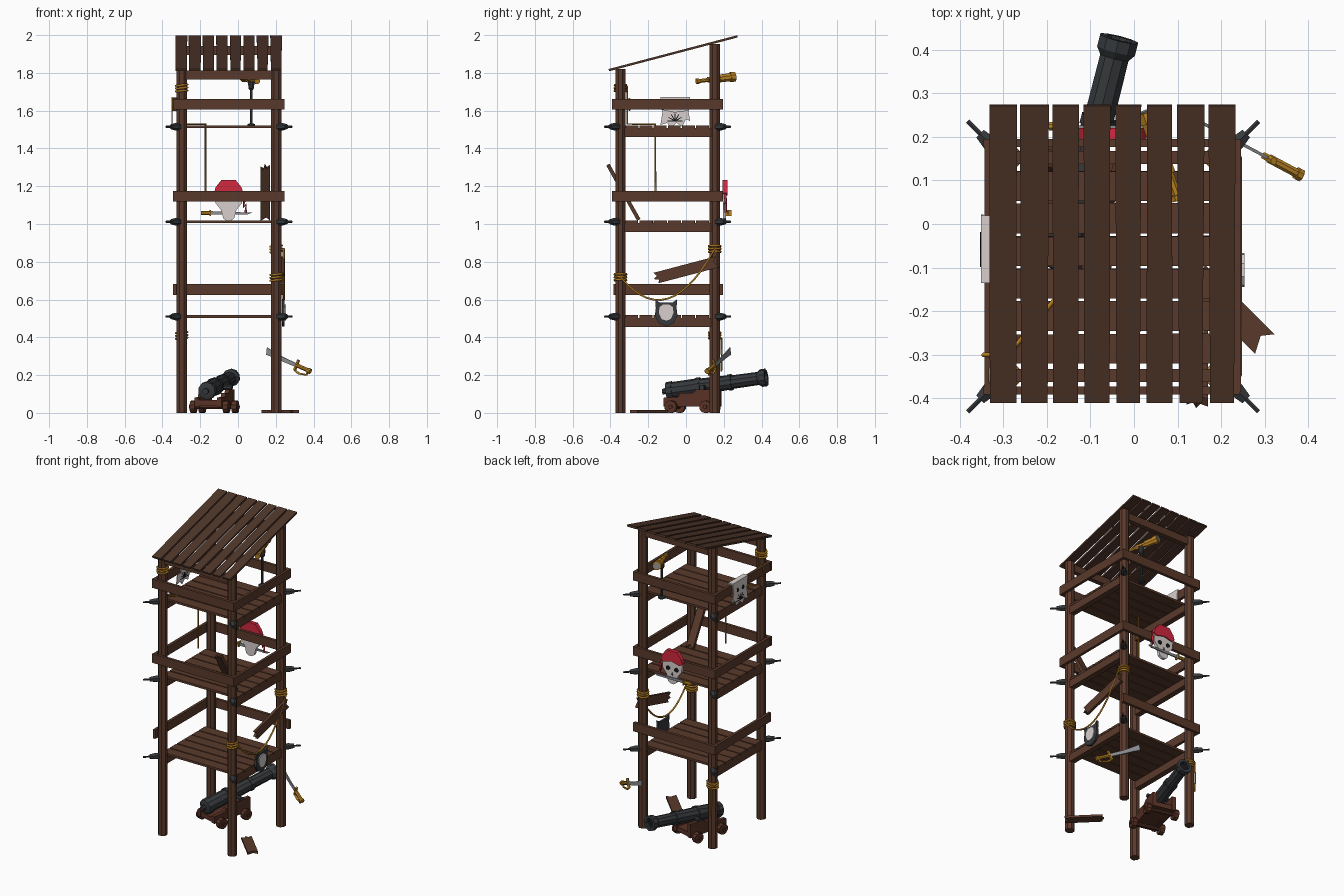
import bpy, bmesh, math, random
from mathutils import Vector as V

if "Cube" in bpy.data.objects:
    bpy.data.objects.remove(bpy.data.objects["Cube"])

random.seed(4)

def s2l(c):
    c /= 255
    return c / 12.92 if c <= 0.04045 else ((c + 0.055) / 1.055) ** 2.4

def mat(name, r, g, b):
    m = bpy.data.materials.new(name)
    m.diffuse_color = (s2l(r), s2l(g), s2l(b), 1)
    m.use_nodes = True
    m.node_tree.nodes["Principled BSDF"].inputs["Base Color"].default_value = m.diffuse_color
    return m

WOOD, ROOF = mat("brown wood", 90, 58, 43), mat("roof wood", 78, 53, 41)
CARR, IRON = mat("red brown wood", 88, 50, 37), mat("dark iron", 54, 57, 60)
GOLD, ROPE = mat("brass", 190, 134, 36), mat("rope", 176, 122, 32)
BONE, RED = mat("bone white", 215, 207, 205), mat("red cloth", 208, 40, 62)
STEEL, BLACK = mat("steel", 140, 142, 145), mat("black", 24, 24, 26)
X, Y, Z = V((1, 0, 0)), V((0, 1, 0)), V((0, 0, 1))

def finish(name, bm, m):
    bmesh.ops.recalc_face_normals(bm, faces=bm.faces)
    me = bpy.data.meshes.new(name)
    bm.to_mesh(me)
    bm.free()
    me.materials.append(m)
    ob = bpy.data.objects.new(name, me)
    bpy.context.collection.objects.link(ob)
    return ob

def plate(name, pts, o, u, v, thick, m):
    """Flat outline in the u, v plane, centred thickness along the normal."""
    o, u, v = V(o), V(u).normalized(), V(v).normalized()
    n = u.cross(v).normalized() * thick
    bm = bmesh.new()
    f = bm.faces.new([bm.verts.new(o + u * p[0] + v * p[1] - n / 2) for p in pts])
    ext = bmesh.ops.extrude_face_region(bm, geom=[f], use_keep_orig=True)
    bmesh.ops.translate(bm, vec=n, verts=[e for e in ext["geom"] if isinstance(e, bmesh.types.BMVert)])
    return finish(name, bm, m)

def box(name, lo, hi, m):
    (x0, y0, z0), (x1, y1, z1) = lo, hi
    return plate(name, [(x0, y0), (x1, y0), (x1, y1), (x0, y1)], (0, 0, (z0 + z1) / 2), X, Y, z1 - z0, m)

def turned(name, a, b, prof, m, sides=8):
    """Faceted solid of rings (t, radius) along a to b."""
    a, b = V(a), V(b)
    q = (b - a).to_track_quat('Z', 'Y')
    bm = bmesh.new()
    rings = []
    for t, r in prof:
        rings.append([bm.verts.new(a.lerp(b, t) + q @ V((r * math.cos((i + .5) * math.tau / sides),
                      r * math.sin((i + .5) * math.tau / sides), 0))) for i in range(sides)])
    for p, q2 in zip(rings, rings[1:]):
        for i in range(sides):
            j = (i + 1) % sides
            bm.faces.new((p[i], p[j], q2[j], q2[i]))
    bm.faces.new(rings[0])
    bm.faces.new(rings[-1])
    return finish(name, bm, m)

def rod(name, a, b, r, m, sides=8):
    return turned(name, a, b, [(0, r), (1, r)], m, sides)

def cord(name, pts, r, m, closed=False):
    cu = bpy.data.curves.new(name, 'CURVE')
    cu.dimensions, cu.bevel_depth, cu.bevel_resolution, cu.use_fill_caps = '3D', r, 1, True
    sp = cu.splines.new('POLY')
    sp.points.add(len(pts) - 1)
    for p, c in zip(sp.points, pts):
        p.co = (*c, 1)
    sp.use_cyclic_u = closed
    cu.materials.append(m)
    ob = bpy.data.objects.new(name, cu)
    bpy.context.collection.objects.link(ob)
    bpy.ops.object.select_all(action='DESELECT')
    bpy.context.view_layer.objects.active = ob
    ob.select_set(True)
    bpy.ops.object.convert(target='MESH')

def oval(rx, ry, n=10, cx=0, cy=0):
    return [(cx + rx * math.cos((i + .5) * math.tau / n), cy + ry * math.sin((i + .5) * math.tau / n)) for i in range(n)]

def broken(length, w):
    """Plank outline with one splintered end at u = length."""
    return [(0, -w / 2), (length * .95, -w / 2), (length * .92, -w * .2), (length, -w * .05),
            (length * .94, w * .15), (length * .98, w / 2), (0, w / 2), (.02, w * .1)]

# Corner posts
PX, PY, R = (-.298, .202), (-.347, .152), .027 / math.cos(math.pi / 8)
for i, x in enumerate(PX):
    for j, y in enumerate(PY):
        rod("corner_post", (x, y, 0), (x, y, (1.82, 1.953)[j]), R, WOOD)
        # Iron brackets with spikes at each floor
        d = V((2 * i - 1, 2 * j - 1, 0)).normalized()
        for z in (.51, 1.012, 1.515):
            p = V((x, y, z))
            turned("corner_bracket", p, p + d * .078, [(0, .02), (.6, .02), (1, .014)], IRON, 6)
            rod("corner_spike", p + d * .07, p + d * .118, .006, IRON, 6)

# Floors: side joists and planks
for z in (.51, 1.012, 1.515):
    for x in PX:
        box("floor_joist", (x - .018, -.33, z - .055), (x + .018, .135, z - .007), WOOD)
    for k in range(6):
        y = -.32 + k * .0745
        a, b = random.uniform(.066, .07), random.uniform(.066, .07)
        plate("floor_plank", [(-.318, y), (.222, y), (.222, y + a), (-.318, y + b)], (0, 0, z), X, Y, .014, WOOD)

# Rails, two of them missing on the lowest floor
for k, z in enumerate((.625, 1.118, 1.605)):
    h = z + .057
    box("left_rail", (-.343, -.385, z), (-.325, .193, h), WOOD)
    box("back_rail", (-.345, .177, z), (.243, .195, h), WOOD)
    if k:
        box("right_rail", (.228, -.385, z), (.245, .193, h), WOOD)
        box("front_rail", (-.345, -.391, z), (.243, -.373, h), WOOD)

# Roof beams and sloping tapered roof planks
box("front_roof_beam", (-.298, -.362, 1.765), (.202, -.332, 1.812), WOOD)
box("back_roof_beam", (-.298, .137, 1.895), (.202, .167, 1.942), WOOD)
ang = math.atan2(.18, .685)
slope = V((0, math.cos(ang), math.sin(ang)))
for k in range(8):
    c = -.3 + k * .0717
    a, b = random.uniform(.026, .031), random.uniform(.028, .034)
    plate("roof_plank", [(c - a, -.352), (c + a, -.352), (c + b, .352), (c - b, .352)],
          (0, -.068, 1.904), X, slope, .012, ROOF)

# Broken planks: hanging, leaning and on the ground
plate("hanging_broken_rail", broken(.35, .06), (.237, .167, .80), (0, -.33, -.087), (0, -.087, .33), .017, WOOD)
plate("leaning_broken_plank", broken(.335, .05), (.145, -.25, 1.022), (0, -.165, .295), X, .02, WOOD)
plate("ground_plank", broken(.23, .063), (.3, -.275, .007), (-1, 1, 0), (1, 1, 0), .014, WOOD)

# Rope coils round the posts
def coil(x, y, z, n=3):
    for k in range(n):
        cord("rope_coil", [(x + u, y + v, z + k * .015 + u * .1) for u, v in oval(.033, .033, 8)], .006, ROPE, True)

coil(PX[1], PY[0], .703)
coil(PX[1], PY[1], .853)
coil(PX[0], PY[0], 1.705)
coil(PX[0], PY[1], .395)
cord("hanging_rope_end", [(-.31, .187, .40), (-.312, .189, .3), (-.308, .187, .22)], .005, ROPE)
cord("sagging_rope", [(.242, -.347 + .5 * t / 14, .72 + .15 * t / 14 - .76 * (t / 14) * (1 - t / 14))
                      for t in range(15)], .0055, ROPE)
cord("upper_rope", [(-.298, -.312, 1.73), (-.296, -.31, 1.53), (-.24, -.24, 1.528), (-.172, -.162, 1.528),
                    (-.172, -.162, 1.17)], .005, ROPE)
cord("rail_lashing", [(-.346, -.3, 1.602), (-.346, -.3, 1.665), (-.322, -.3, 1.665), (-.322, -.3, 1.602)], .005, ROPE, True)

# Ragged cloth draped over the upper left rail
rag = [(-.135, 1.67), (.02, 1.67), (.012, 1.6), (.022, 1.545), (0, 1.555), (-.02, 1.515), (-.05, 1.535),
       (-.08, 1.51), (-.1, 1.535), (-.135, 1.525), (-.125, 1.59)]
plate("ragged_flag", rag, (-.348, 0, 0), Y, Z, .006, BONE)
box("flag_fold", (-.351, -.135, 1.664), (-.317, .02, 1.672), BONE)
plate("flag_inner_flap", [(-.135, 1.67), (.02, 1.67), (.015, 1.6), (-.06, 1.59), (-.13, 1.605)], (-.32, 0, 0), Y, Z, .006, BONE)
for k in range(7):
    t = math.radians(k * 30)
    d = V((0, math.cos(t), math.sin(t)))
    plate("flag_emblem_ray", [(0, -.003), (.04, -.002), (.04, .002), (0, .003)], (-.348, -.058, 1.545), d, d.cross(X), .009, BLACK)
for y in (-.085, -.03):
    plate("flag_emblem_eye", oval(.011, .013, 8, y, 1.615), (-.351, 0, 0), Y, Z, .004, BLACK)

# Skull sign with red headscarf on the back rail
plate("skull_sign", [(-.12, 1.17), (-.118, 1.11), (-.09, 1.075), (-.078, 1.03), (-.062, 1.018), (-.038, 1.018),
                     (-.02, 1.03), (-.008, 1.075), (.02, 1.11), (.022, 1.17)], (0, .204, 0), X, Z, .018, BONE)
plate("red_headscarf", [(-.127, 1.165), (-.118, 1.195), (-.088, 1.233), (-.012, 1.233), (.018, 1.195), (.029, 1.165),
                        (.01, 1.15), (-.05, 1.165), (-.108, 1.15)], (0, .207, 0), X, Z, .026, RED)
cord("headscarf_knot", [(.022, .207, 1.16), (.034, .21, 1.125), (.03, .21, 1.09), (.043, .21, 1.105), (.04, .21, 1.06)], .007, RED)
for x in (-.08, -.02):
    plate("skull_eye", oval(.015, .014, 8, x, 1.115), (0, .214, 0), X, Z, .005, BLACK)
plate("skull_nose", [(-.056, 1.075), (-.044, 1.075), (-.05, 1.092)], (0, .214, 0), X, Z, .005, BLACK)
plate("knife_blade", [(-.145, 1.05), (.05, 1.05), (.075, 1.06), (-.145, 1.068)], (0, .222, 0), X, Z, .007, STEEL)
rod("knife_handle", (-.195, .224, 1.058), (-.145, .224, 1.058), .011, GOLD)
box("knife_guard", (-.15, .208, 1.043), (-.142, .24, 1.075), GOLD)

# Horned skull shield on the right side of the lowest floor
plate("dark_shield", [(-.105, .458), (-.065, .475), (-.045, .515), (-.05, .555), (-.047, .602), (-.07, .585),
                      (-.14, .585), (-.163, .602), (-.16, .555), (-.165, .515), (-.145, .475)], (.24, 0, 0), Y, Z, .014, IRON)
plate("shield_skull", [(-.105, .488), (-.08, .497), (-.066, .53), (-.07, .56), (-.09, .575), (-.12, .575),
                       (-.14, .56), (-.144, .53), (-.13, .497)], (.249, 0, 0), Y, Z, .008, BONE)

# Curved sword stuck by the back right post
tip, hilt, end = V((.15, .235, .335)), V((.31, .15, .252)), V((.372, .117, .225))
u = (hilt - tip).normalized()
w = (Z - u * Z.dot(u)).normalized()
L = (hilt - tip).length
plate("sword_blade", [(0, .012), (.012, -.025), (.05, -.02), (L * .6, -.016), (L, -.01), (L, .01), (L * .6, .006), (.06, .008)],
      tip, u, w, .007, STEEL)
rod("sword_grip", hilt, end, .011, GOLD)
rod("sword_guard", hilt + w * .03, hilt - w * .03, .009, GOLD, 6)
cord("sword_knuckle_bow", [hilt - w * .028, hilt - w * .034 + u * .03, end - w * .026, end], .006, GOLD)
rod("sword_pommel", end, end + u * .014, .015, GOLD)

# Telescope on a stand
turned("telescope_stand", (.07, .15, 1.52), (.07, .15, 1.757),
       [(0, .022), (.04, .022), (.05, .008), (.8, .008), (.83, .015), (.93, .018), (1, .018)], IRON)
ta, tb = V((.102, .055, 1.755)), V((.03, .258, 1.78))
turned("telescope", ta, tb, [(0, .016), (.06, .016), (.06, .011), (.3, .011), (.3, .016), (.6, .016), (.6, .022),
                             (.88, .023), (.88, .028), (1, .028)], GOLD)
rod("telescope_lens", tb, tb + (tb - ta) * .012, .02, STEEL)

# Cannon barrel
ca, cb = V((-.168, -.105, .115)), V((-.034, .425, .188))
turned("cannon_barrel", ca, cb, [(0, .028), (.01, .047), (.07, .049), (.07, .044), (.3, .045), (.3, .049), (.35, .049),
       (.35, .042), (.62, .039), (.62, .043), (.66, .043), (.66, .036), (.92, .035), (.95, .047), (1, .047), (1, .03), (.95, .03)], IRON, 10)
rod("cannon_bore", ca.lerp(cb, .94), ca.lerp(cb, .965), .031, BLACK, 10)
rod("cannon_knob", ca - (cb - ca) * .035, ca + (cb - ca) * .02, .016, IRON)

# Cannon carriage: stepped cheeks, bed, axles and wheels
f = V((.245, .97, 0)).normalized()
s = V((f.y, -f.x, 0))
cc = V((-.125, .035, 0))
for k in (-1, 1):
    plate("carriage_cheek", [(-.14, .035), (.14, .035), (.14, .125), (.04, .125), (.02, .105), (-.05, .105), (-.06, .085), (-.14, .08)],
          cc + s * k * .062, f, Z, .025, CARR)
plate("carriage_bed", [(-.135, -.06), (.135, -.06), (.135, .06), (-.135, .06)], cc + Z * .052, f, s, .03, CARR)
rod("cannon_trunnion", cc + s * .08 + f * .07 + Z * .135, cc - s * .08 + f * .07 + Z * .135, .013, IRON)
for t in (-.095, .095):
    p = cc + f * t + Z * .032
    rod("carriage_axle", p - s * .112, p + s * .112, .011, CARR)
    for k in (-1, 1):
        rod("carriage_wheel", p + s * k * .076, p + s * k * .104, .0335, CARR, 10)
